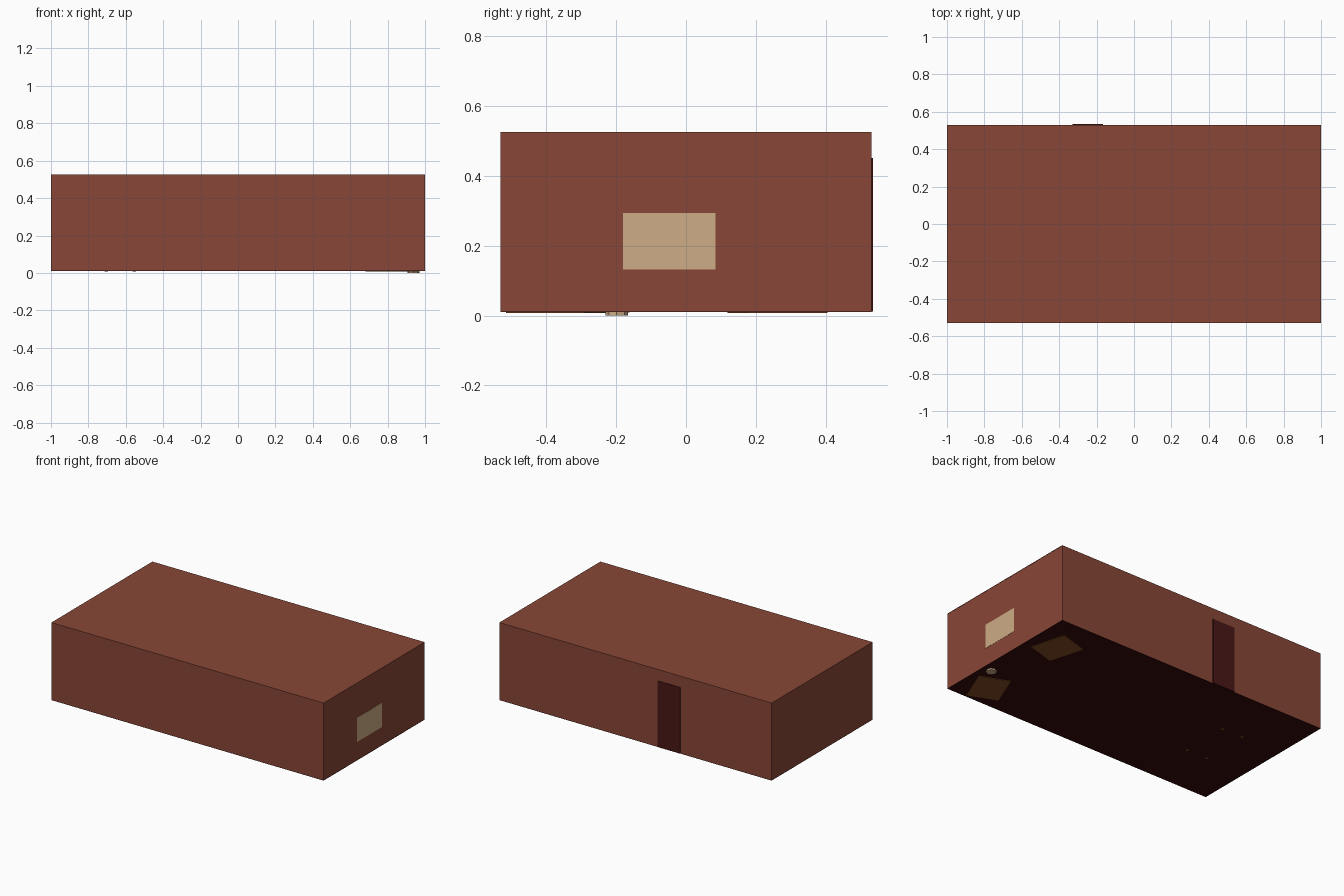
import bpy, bmesh, math
from mathutils import Matrix, Vector

if "Cube" in bpy.data.objects:
    bpy.data.objects.remove(bpy.data.objects["Cube"])


def srgb(r, g, b):
    def lin(c):
        c /= 255
        return c / 12.92 if c <= 0.04045 else ((c + 0.055) / 1.055) ** 2.4
    return (lin(r), lin(g), lin(b), 1)


def material(name, rgb):
    m = bpy.data.materials.new(name)
    m.diffuse_color = srgb(*rgb)
    m.use_nodes = True
    m.node_tree.nodes["Principled BSDF"].inputs["Base Color"].default_value = m.diffuse_color
    return m


BRICK = material("brick red wall", (137, 71, 55))
DARK = material("dark red floor", (52, 11, 9))
DOOR = material("dark door", (74, 24, 22))
TAN = material("tan", (205, 172, 134))
WOOD = material("brown", (134, 74, 34))


def finish(name, bm, mat):
    me = bpy.data.meshes.new(name)
    bm.to_mesh(me)
    bm.free()
    me.materials.append(mat)
    ob = bpy.data.objects.new(name, me)
    bpy.context.collection.objects.link(ob)
    return ob


def box(name, lo, hi, mat, xf=Matrix()):
    """Box between two corners, optionally moved by a matrix."""
    lo, hi = Vector(lo), Vector(hi)
    bm = bmesh.new()
    bmesh.ops.create_cube(bm, size=1)
    size = hi - lo
    bm.transform(xf @ Matrix.Translation((lo + hi) / 2)
                 @ Matrix.Diagonal((*size, 1)))
    return finish(name, bm, mat)


def cone(name, x, y, z0, z1, r0, r1, sides, mat):
    bm = bmesh.new()
    bmesh.ops.create_cone(bm, cap_ends=True, segments=sides, radius1=r0,
                          radius2=r1, depth=z1 - z0)
    bm.transform(Matrix.Translation((x, y, (z0 + z1) / 2)))
    return finish(name, bm, mat)


# Room shell
X, Y, FLOOR, TOP, T = 1.0, 0.53, 0.01, 0.525, 0.004
box("floor", (-X, -Y, FLOOR), (X, Y, FLOOR + 0.002), DARK)
Z0 = FLOOR + 0.002
box("ceiling", (-X, -Y, TOP - T), (X, Y, TOP), BRICK)
box("front_wall", (-X, -Y, Z0), (X, -Y + T, TOP - T), BRICK)
box("back_wall", (-X, Y - T, Z0), (X, Y, TOP - T), BRICK)
box("left_wall", (-X, -Y + T, Z0), (-X + T, Y - T, TOP - T), BRICK)
box("right_wall", (X - T, -Y + T, Z0), (X - 0.001, Y - T, TOP - T), BRICK)

# Window and door plates
box("window", (X - T - 0.002, -0.18, 0.132), (X, 0.085, 0.293), TAN)
box("door", (-0.33, Y - T - 0.002, 0.012), (-0.165, Y + 0.005, 0.45), DOOR)

# Two armchairs, whose undersides show through the floor
for i, (cx, cy, deg) in enumerate([(0.814, 0.262, 16), (0.82, -0.365, -22)], 1):
    xf = Matrix.Translation((cx, cy, 0)) @ Matrix.Rotation(math.radians(deg), 4, 'Z')
    box(f"armchair_seat_{i}", (-0.1, -0.12, 0.007), (0.1, 0.12, 0.09), WOOD, xf)
    box(f"armchair_back_{i}", (0.06, -0.12, 0.09), (0.1, 0.12, 0.2), WOOD, xf)
    for s in (-1, 1):
        box(f"armchair_arm_{i}", (-0.1, s * 0.12, 0.09),
            (0.06, s * 0.09, 0.13), WOOD, xf)

# Floor lamp between the chairs
LX, LY = 0.938, -0.198
cone("lamp_base", LX, LY, 0.0, 0.02, 0.032, 0.032, 8, TAN)
cone("lamp_pole", LX, LY, 0.02, 0.27, 0.005, 0.005, 8, TAN)
cone("lamp_shade", LX, LY, 0.25, 0.32, 0.045, 0.028, 8, TAN)

# Table with four legs
box("table_top", (-0.73, -0.2, 0.14), (-0.53, 0.185, 0.155), WOOD)
for x in (-0.705, -0.555):
    for y in (-0.17, 0.155):
        box("table_leg", (x - 0.009, y - 0.009, 0.008),
            (x + 0.009, y + 0.009, 0.14), WOOD)
